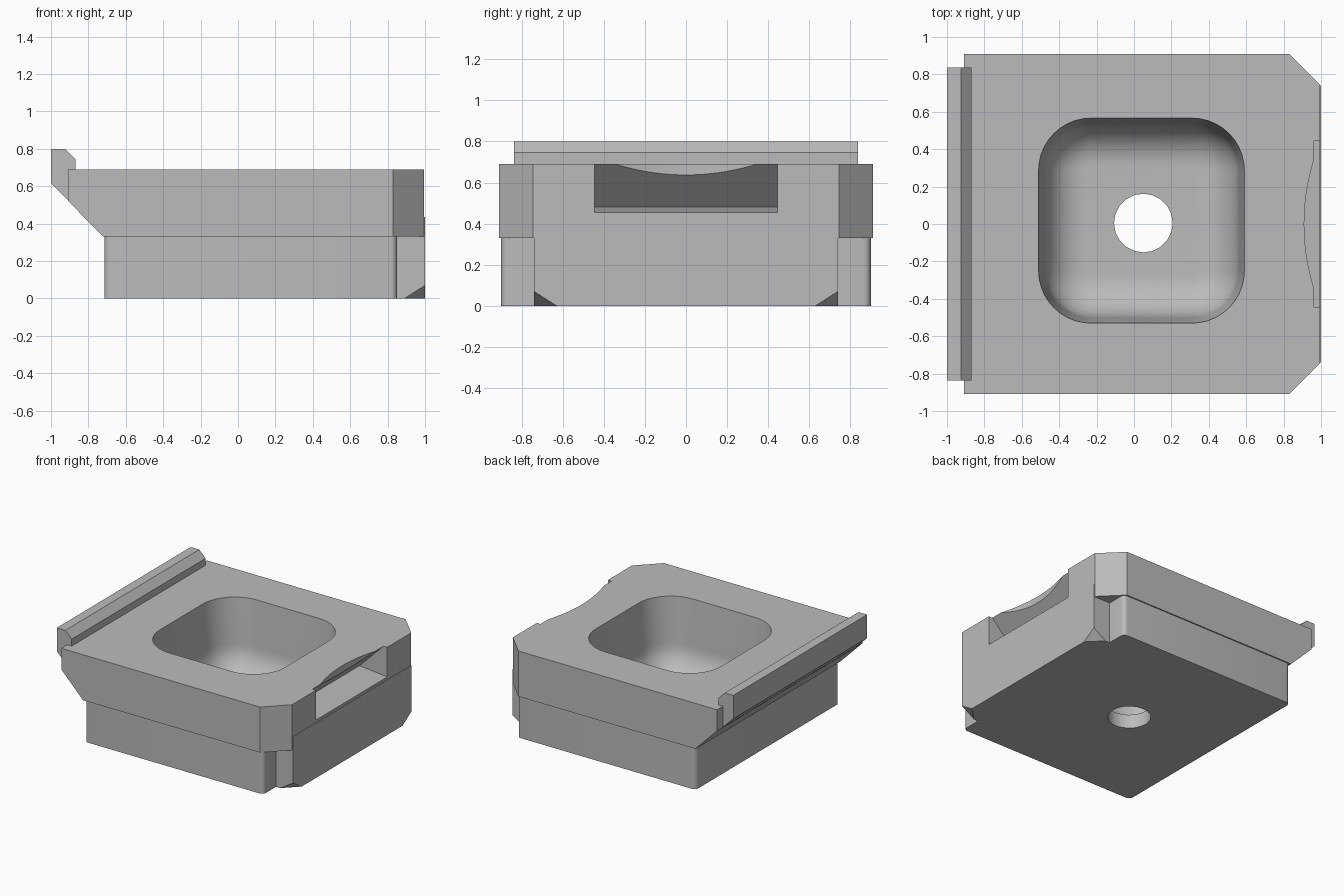
import bpy, bmesh
from math import sin, cos, pi, radians
from mathutils import Vector

cube = bpy.data.objects.get("Cube")
if cube:
    bpy.data.objects.remove(cube, do_unlink=True)

grey = bpy.data.materials.new("light grey")
grey.use_nodes = True
grey.diffuse_color = (0.5, 0.5, 0.5, 1)
grey.node_tree.nodes["Principled BSDF"].inputs["Base Color"].default_value = (0.5, 0.5, 0.5, 1)


def finish(name, bm):
    bmesh.ops.recalc_face_normals(bm, faces=bm.faces)
    mesh = bpy.data.meshes.new(name)
    bm.to_mesh(mesh)
    bm.free()
    mesh.materials.append(grey)
    obj = bpy.data.objects.new(name, mesh)
    bpy.context.collection.objects.link(obj)
    return obj


def loft(rings):
    """Skin a stack of equal-length rings and cap both ends."""
    bm = bmesh.new()
    loops = [[bm.verts.new(p) for p in ring] for ring in rings]
    for a, b in zip(loops, loops[1:]):
        for i in range(len(a)):
            j = (i + 1) % len(a)
            bm.faces.new((a[i], a[j], b[j], b[i]))
    bm.faces.new(loops[0])
    bm.faces.new(loops[-1])
    return bm


def prism_y(profile, half):
    return loft([[(x, y, z) for x, z in profile] for y in (-half, half)])


def prism_z(outline, z0, z1):
    return loft([[(x, y, z) for x, y in outline] for z in (z0, z1)])


def rounded_rect(cx, cy, hx, hy, r, n):
    pts = []
    for k, (sx, sy) in enumerate(((1, 1), (-1, 1), (-1, -1), (1, -1))):
        for i in range(n + 1):
            a = pi / 2 * (k + i / n)
            pts.append((cx + sx * (hx - r) + r * cos(a), cy + sy * (hy - r) + r * sin(a)))
    return pts


def combine(target, other, operation):
    mod = target.modifiers.new(operation, "BOOLEAN")
    mod.operation = operation
    mod.solver = "EXACT"
    mod.object = other
    other.hide_render = True
    bpy.context.view_layer.objects.active = target
    bpy.ops.object.modifier_apply(modifier=mod.name)
    bpy.data.objects.remove(other, do_unlink=True)


def smooth(obj):
    bpy.ops.object.select_all(action="DESELECT")
    obj.select_set(True)
    bpy.context.view_layer.objects.active = obj
    bpy.ops.object.shade_smooth_by_angle(angle=radians(30))


def cut_plane(bm, point, normal):
    geom = bm.verts[:] + bm.edges[:] + bm.faces[:]
    cut = bmesh.ops.bisect_plane(bm, geom=geom, plane_co=point, plane_no=normal, clear_outer=True)
    edges = [e for e in cut["geom_cut"] if isinstance(e, bmesh.types.BMEdge)]
    bmesh.ops.contextual_create(bm, geom=edges)


# Upper block: sloped underside on one end, clipped corners on the other
upper = prism_y([(-0.91, 0.69), (0.995, 0.69), (0.995, 0.33), (-0.72, 0.33), (-0.91, 0.523)], 0.91)
for side in (-1, 1):
    cut_plane(upper, (0.83, side * 0.91, 0), Vector((1, side, 0)).normalized())
body = finish("block_body", upper)

# Lower block with small rounded corners
combine(body, finish("lower_block", prism_z(rounded_rect(0.068, 0, 0.783, 0.9, 0.035, 6), 0, 0.4)), "UNION")

# Tongue under the notched end, its bottom corners clipped
tongue = prism_z([(0.7, -0.74), (1, -0.74), (1, 0.74), (0.7, 0.74)], 0, 0.435)
for side in (-1, 1):
    normal = Vector((1 / 0.11, side / 0.11, -1 / 0.07)).normalized()
    cut_plane(tongue, (1, side * 0.74, 0.07), normal)
combine(body, finish("tongue", tongue), "UNION")

# Rounded pocket with a large floor fillet
rings = []
for inset, z in [(0, 0.75), (0, 0.69)] + [
        (0.03 + 0.22 * (1 - cos(a)), 0.34 - 0.23 * sin(a)) for a in (pi / 2 * i / 10 for i in range(11))]:
    ring = rounded_rect(0.04, 0.018, 0.55 - inset, 0.548 - inset, 0.28 - inset, 10)
    rings.append([(x, y, z) for x, y in ring])
combine(body, finish("pocket_cutter", loft(rings)), "DIFFERENCE")

# Drain hole through the floor
hole = [(0.05 + 0.157 * cos(2 * pi * i / 20), 0.005 + 0.157 * sin(2 * pi * i / 20)) for i in range(20)]
combine(body, finish("hole_cutter", prism_z(hole, -0.1, 0.3)), "DIFFERENCE")

# Undercut finger notch, then its curved relief
notch = prism_y([(0.963, 0.75), (0.963, 0.69), (0.753, 0.48), (0.995, 0.455), (1.1, 0.455), (1.1, 0.75)], 0.445)
combine(body, finish("notch_cutter", notch), "DIFFERENCE")
arc = [(2.065 - 1.155 * cos(a), 1.155 * sin(a)) for a in (radians(-20 + 2 * i) for i in range(21))]
combine(body, finish("relief_cutter", prism_z(arc, 0.52, 0.75)), "DIFFERENCE")
smooth(body)

# Raised rail along the sloped end
rail = prism_y([(-1, 0.615), (-1, 0.8), (-0.925, 0.8), (-0.87, 0.745),
                (-0.87, 0.65), (-0.905, 0.52)], 0.837)
finish("end_rail", rail)
